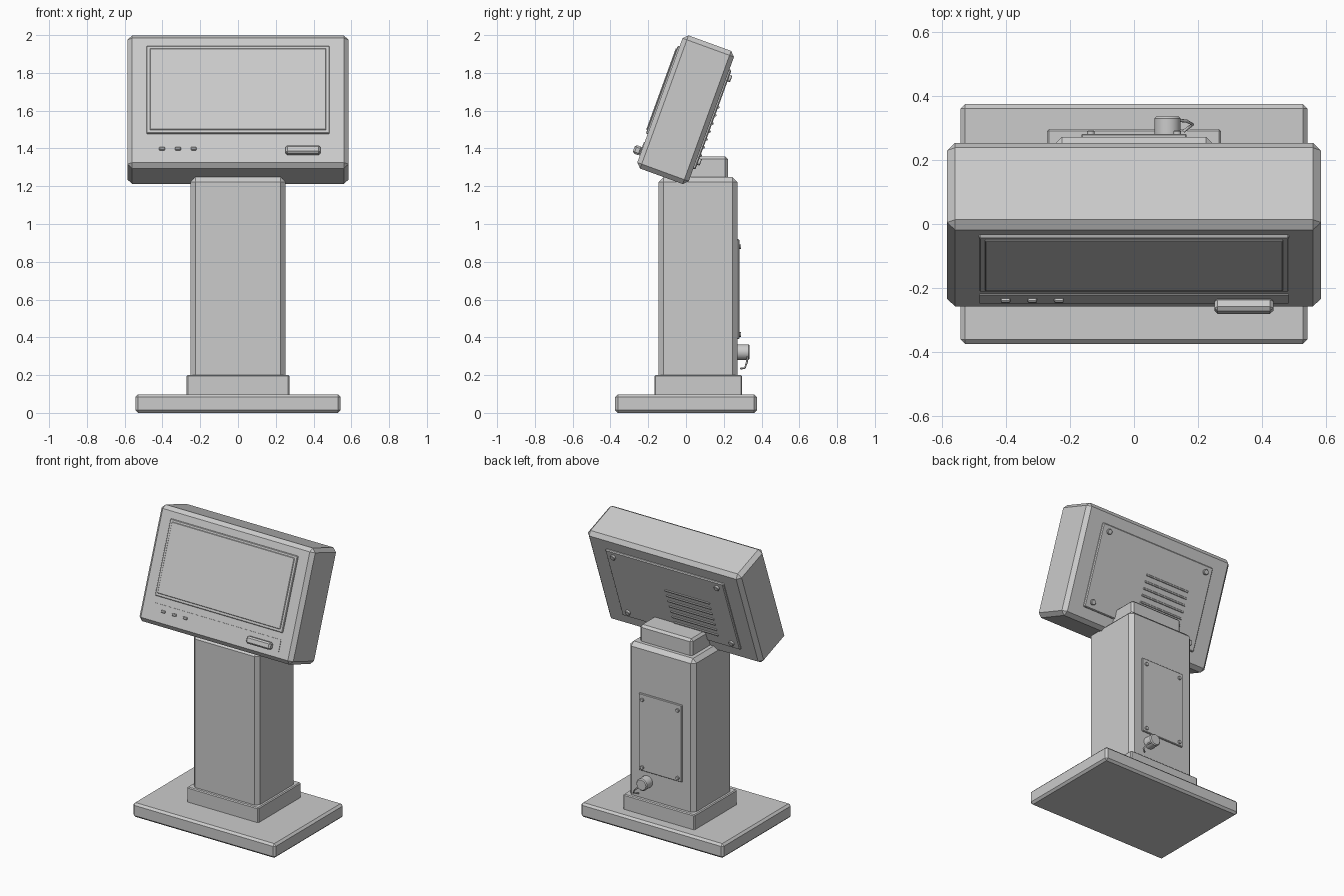
import bpy, bmesh, math
from mathutils import Matrix, Vector

if "Cube" in bpy.data.objects:
    bpy.data.objects.remove(bpy.data.objects["Cube"])

WORLD = Matrix.Identity(4)
# Head frame: local -y is the screen side, tilted back 20 degrees
HEAD = Matrix.Translation((0, -0.002, 1.605)) @ Matrix.Rotation(math.radians(-20), 4, 'X')
FRONT, BACK = -0.145, 0.145


def finish(name, bm, frame):
    mesh = bpy.data.meshes.new(name)
    bm.to_mesh(mesh)
    bm.free()
    obj = bpy.data.objects.new(name, mesh)
    obj.matrix_world = frame
    bpy.context.collection.objects.link(obj)
    return obj


def box(name, x, y, z, bevel=0.0, frame=WORLD):
    """Chamfered box given (min, max) on each axis."""
    bm = bmesh.new()
    bmesh.ops.create_cube(bm, size=1)
    for v in bm.verts:
        v.co = Vector([(a + b) / 2 + c * (b - a) for (a, b), c in zip((x, y, z), v.co)])
    if bevel:
        bmesh.ops.bevel(bm, geom=bm.edges[:], offset=bevel, segments=1,
                        affect='EDGES', profile=0.5)
    return finish(name, bm, frame)


def knob(name, x, y, z, radius, depth, frame=WORLD, sides=24):
    """Cylinder standing out along +y from y, with a chamfered rim."""
    bm = bmesh.new()
    bmesh.ops.create_cone(bm, cap_ends=True, segments=sides,
                          radius1=radius, radius2=radius, depth=depth)
    rim = [e for e in bm.edges if all(v.co.z > 0 for v in e.verts)]
    bmesh.ops.bevel(bm, geom=rim, offset=radius * 0.15, segments=1, affect='EDGES')
    bm.transform(Matrix.Translation((x, y + depth / 2, z)) @ Matrix.Rotation(-math.pi / 2, 4, 'X'))
    obj = finish(name, bm, frame)
    bpy.ops.object.select_all(action='DESELECT')
    obj.select_set(True)
    bpy.context.view_layer.objects.active = obj
    bpy.ops.object.shade_smooth_by_angle(angle=math.radians(30))
    return obj


# Pedestal
box("base_plate", (-0.543, 0.543), (-0.375, 0.375), (0, 0.098), 0.014)
box("column_collar", (-0.272, 0.272), (-0.168, 0.297), (0.09, 0.2), 0.006)
box("column", (-0.252, 0.252), (-0.145, 0.272), (0.15, 1.248), 0.026)
box("neck", (-0.2, 0.2), (-0.115, 0.222), (1.22, 1.358), 0.015)

# Service hatch on the back of the column
box("column_hatch", (-0.165, 0.165), (0.262, 0.282), (0.39, 0.92), 0.004)
for sx in (-1, 1):
    for z in (0.415, 0.88):
        knob("hatch_screw", sx * 0.135, 0.278, z, 0.012, 0.014, sides=16)

# Cable outlet with a short hanging cable
knob("cable_outlet", 0.105, 0.265, 0.322, 0.041, 0.072)
curve = bpy.data.curves.new("cable", 'CURVE')
curve.dimensions = '3D'
curve.bevel_depth = 0.005
curve.bevel_resolution = 2
curve.use_fill_caps = True
path = [(0.135, 0.325, 0.295), (0.165, 0.322, 0.268), (0.184, 0.312, 0.238), (0.155, 0.29, 0.234)]
spline = curve.splines.new('POLY')
spline.points.add(len(path) - 1)
for point, co in zip(spline.points, path):
    point.co = (*co, 1)
bpy.context.collection.objects.link(bpy.data.objects.new("cable", curve))

# Display head
box("head_housing", (-0.585, 0.585), (FRONT, BACK), (-0.375, 0.375), 0.025, HEAD)
box("screen_bezel", (-0.485, 0.485), (FRONT - 0.010, FRONT + 0.01), (-0.19, 0.304), 0.004, HEAD)
box("screen_glass", (-0.467, 0.467), (FRONT - 0.015, FRONT), (-0.171, 0.288), 0.003, HEAD)
box("control_strip", (-0.483, 0.483), (FRONT - 0.004, FRONT + 0.01), (-0.312, -0.235), 0, HEAD)
for x in (-0.402, -0.318, -0.235):
    box("button", (x - 0.015, x + 0.015), (FRONT - 0.014, FRONT), (-0.283, -0.267), 0.003, HEAD)
box("card_reader", (0.252, 0.436), (FRONT - 0.042, FRONT), (-0.312, -0.265), 0.01, HEAD)

# Rear cover with screws and vent slats
box("rear_cover", (-0.45, 0.45), (BACK - 0.01, BACK + 0.012), (-0.28, 0.28), 0.006, HEAD)
for sx in (-1, 1):
    for sz in (-1, 1):
        knob("cover_screw", sx * 0.395, BACK + 0.008, sz * 0.235, 0.018, 0.018, HEAD)
for i in range(7):
    z = 0.07 - i * 0.045
    box("vent_slat", (-0.30, 0.04), (BACK, BACK + 0.019), (z - 0.006, z + 0.006), 0.002, HEAD)
